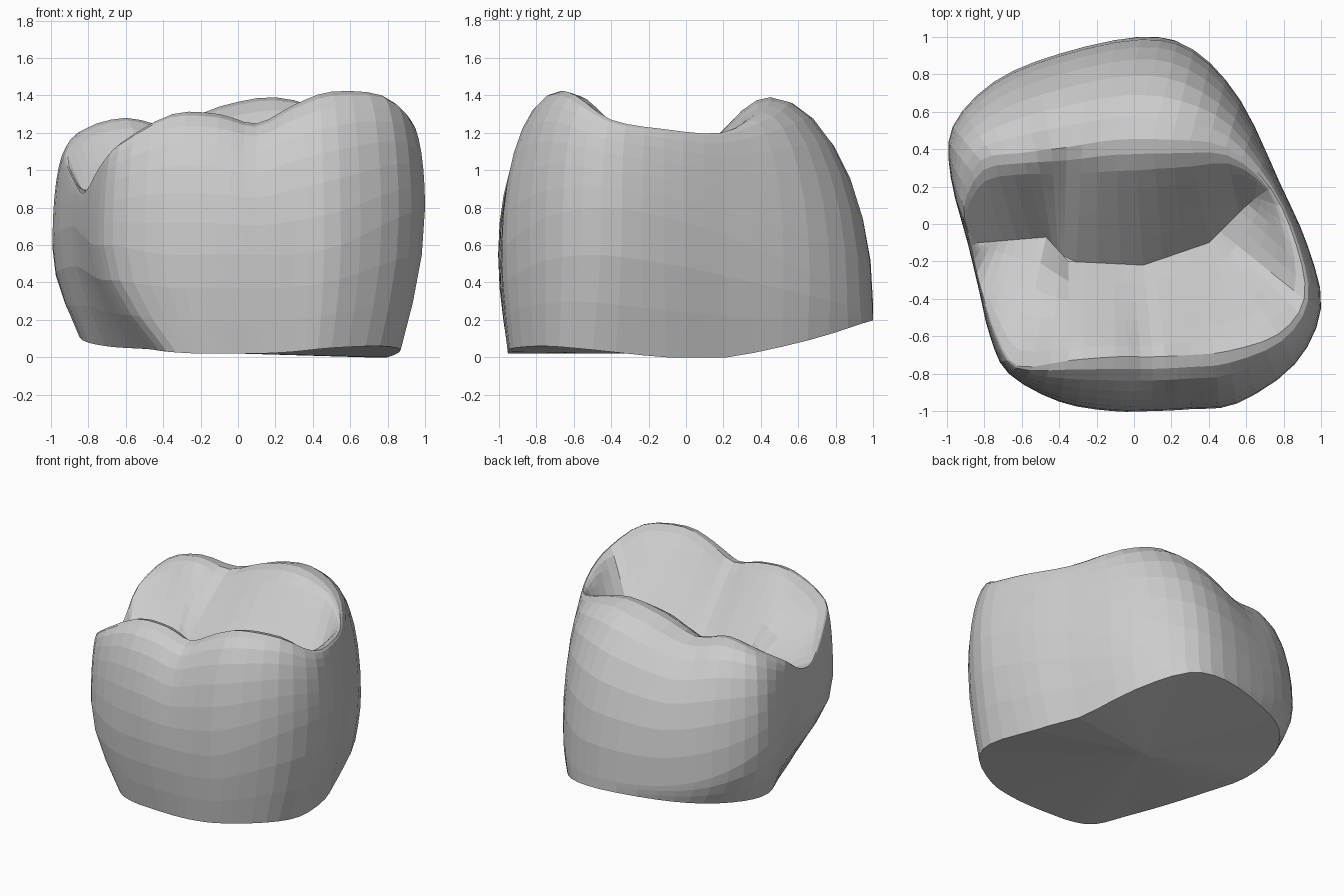
import bpy, bmesh
from math import sin, cos, pi
from mathutils import Vector

if "Cube" in bpy.data.objects:
    bpy.data.objects.remove(bpy.data.objects["Cube"])

SUB = 3  # columns per control segment

# Control loops, counter-clockwise seen from above, starting at the left notch
base = [(-.71, -.1, .06), (-.6, -.4, .05), (-.49, -.67, .045), (-.38, -.87, .03), (-.22, -.93, .02),
        (-.05, -.945, .02), (.12, -.95, .02), (.3, -.95, .03), (.5, -.92, .05), (.76, -.75, .06),
        (.87, -.5, .04), (.8, -.1, 0), (.68, .22, 0), (.53, .65, .09), (.3, .94, .18),
        (.02, 1, .2), (-.38, .9, .19), (-.67, .75, .18), (-.84, .5, .15), (-.83, .2, .09)]
belly = [(-.89, -.1, .7), (-.83, -.35, .65), (-.77, -.6, .6), (-.67, -.8, .6), (-.4, -.95, .55),
         (-.12, -1, .55), (.1, -1, .55), (.3, -.99, .55), (.55, -.96, .6), (.86, -.75, .75),
         (1, -.45, .8), (.93, -.12, .75), (.78, .22, .65), (.57, .66, .45), (.32, .93, .3),
         (.04, 1, .28), (-.4, .91, .3), (-.75, .76, .4), (-.97, .52, .55), (-.98, .25, .65)]
crest = [(-.87, -.12, .93), (-.82, -.34, .88), (-.73, -.6, 1.03), (-.62, -.76, 1.15), (-.35, -.73, 1.3),
         (-.1, -.71, 1.3), (.1, -.71, 1.25), (.3, -.7, 1.35), (.5, -.68, 1.42), (.77, -.59, 1.4),
         (.91, -.4, 1.27), (.87, -.12, 1.22), (.73, .19, 1.2), (.49, .41, 1.31), (.2, .45, 1.39),
         (-.1, .45, 1.34), (-.36, .41, 1.24), (-.6, .38, 1.28), (-.82, .34, 1.22), (-.92, .12, 1.08)]

# Central groove on the chewing surface, and where each column meets it
groove = [Vector(p) for p in [(-.83, -.1, .89), (-.47, -.07, .84), (-.35, -.2, .8),
                              (.05, -.22, .8), (.4, -.1, .84), (.6, .1, .98), (.68, .16, 1.13)]]
meet = [0, .3, .7, 1, 2, 2.6, 3, 3.5, 4, 4.1, 4.3, 5.1, 6, 4.8, 3.6, 2.7, 1.8, 1, .35, 0]
# Share of each inner slope that is rounded over before it runs straight down
rounding = [.15, .15, .15, .15, .2, .15, .05, .15, .2, .2, .05, .4, .35,
            .35, .3, .3, .08, .3, .3, .2]


def loop_spline(points):
    """Closed Catmull-Rom through the control points."""
    pts = [Vector(p) for p in points]
    n, out = len(pts), []
    for i in range(n):
        a, b, c, d = (pts[(i + k) % n] for k in (-1, 0, 1, 2))
        for s in range(SUB):
            t = s / SUB
            out.append(.5 * (2 * b + (c - a) * t + (2 * a - 5 * b + 4 * c - d) * t * t
                             + (3 * b - a - 3 * c + d) * t ** 3))
    return out


def loop_linear(values):
    n = len(values)
    return [values[i] + (values[(i + 1) % n] - values[i]) * s / SUB
            for i in range(n) for s in range(SUB)]


def on_groove(t):
    i = min(int(t), len(groove) - 2)
    return groove[i].lerp(groove[i + 1], t - i)


def mix(a, b, fxy, fz):
    return Vector((a.x + (b.x - a.x) * fxy, a.y + (b.y - a.y) * fxy, a.z + (b.z - a.z) * fz))


def drop(f, r):
    """Rounded shoulder of share r followed by a straight slope."""
    return (f * f / (2 * r) if f < r else f - r / 2) / (1 - r / 2)


# One column of points from the base over the crest down to the groove
columns = []
data = zip(loop_spline(base), loop_spline(belly), loop_spline(crest),
           loop_linear(meet), loop_linear(rounding))
for lo, mid, top, t, r in data:
    lo.z = max(lo.z, 0)
    col = [mix(lo, mid, sin(k / 3 * pi / 2), k / 3) for k in range(3)]
    col += [mix(mid, top, 1 - cos(k / 7 * pi / 2), sin(k / 7 * pi / 2)) for k in range(8)]
    low = on_groove(t)
    col += [mix(top, low, f, drop(f, r)) for f in (.12, .25, .4, .6, .8, 1)]
    columns.append(col)

# Skin the columns into the crown and cap the underside
bm = bmesh.new()
grid = [[bm.verts.new(p) for p in col] for col in columns]
n = len(grid)
for i in range(n):
    a, b = grid[i], grid[(i + 1) % n]
    for k in range(len(a) - 1):
        bm.faces.new((a[k], b[k], b[k + 1], a[k + 1]))
middle = bm.verts.new((0, .1, .02))
for i in range(n):
    bm.faces.new((grid[(i + 1) % n][0], grid[i][0], middle))
bmesh.ops.remove_doubles(bm, verts=bm.verts, dist=.004)
bmesh.ops.recalc_face_normals(bm, faces=bm.faces)

mesh = bpy.data.meshes.new("molar_crown")
bm.to_mesh(mesh)
bm.free()
crown = bpy.data.objects.new("molar_crown", mesh)
bpy.context.collection.objects.link(crown)
